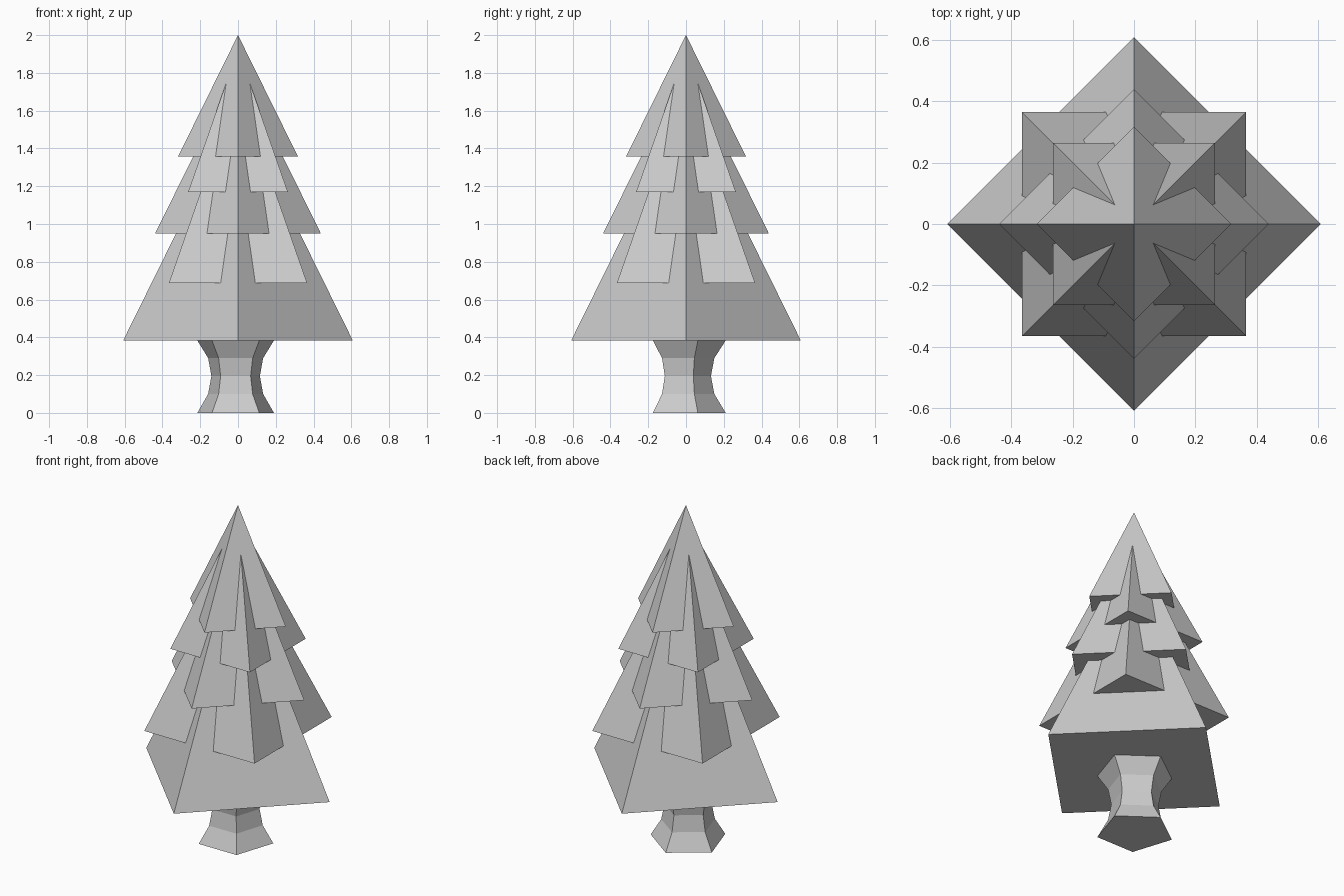
import bpy
import bmesh
from math import cos, sin, pi

if "Cube" in bpy.data.objects:
    bpy.data.objects.remove(bpy.data.objects["Cube"])


def make_object(name, bm):
    bmesh.ops.recalc_face_normals(bm, faces=bm.faces)
    mesh = bpy.data.meshes.new(name)
    bm.to_mesh(mesh)
    bm.free()
    obj = bpy.data.objects.new(name, mesh)
    bpy.context.collection.objects.link(obj)
    return obj


def ring(bm, sides, radius, z, start, cx=0.0, cy=0.0):
    return [bm.verts.new((cx + radius * cos(start + 2 * pi * i / sides),
                          cy + radius * sin(start + 2 * pi * i / sides), z))
            for i in range(sides)]


# Foliage: five closed pyramids, each 0.85 the size and turned 45 degrees
radius, height, z, step = 0.608, 1.232, 0.383, 0.3057
for n in range(5):
    bm = bmesh.new()
    base = ring(bm, 4, radius, z, n * pi / 4)
    apex = bm.verts.new((0, 0, z + height))
    bm.faces.new(base[::-1])
    for i in range(4):
        bm.faces.new((base[i], base[(i + 1) % 4], apex))
    make_object(f"foliage_tier_{n + 1}", bm)
    z += step
    radius, height, step = radius * 0.85, height * 0.85, step * 0.85

# Trunk: five-sided column with a pinched waist
profile = [(0.213, 0.0), (0.153, 0.10), (0.135, 0.195), (0.153, 0.29), (0.213, 0.383)]
bm = bmesh.new()
rings = [ring(bm, 5, r, h, pi / 2, -0.0125, -0.003) for r, h in profile]
for low, high in zip(rings, rings[1:]):
    for i in range(5):
        j = (i + 1) % 5
        bm.faces.new((low[i], low[j], high[j], high[i]))
bm.faces.new(rings[0][::-1])
bm.faces.new(rings[-1])
make_object("trunk", bm)
